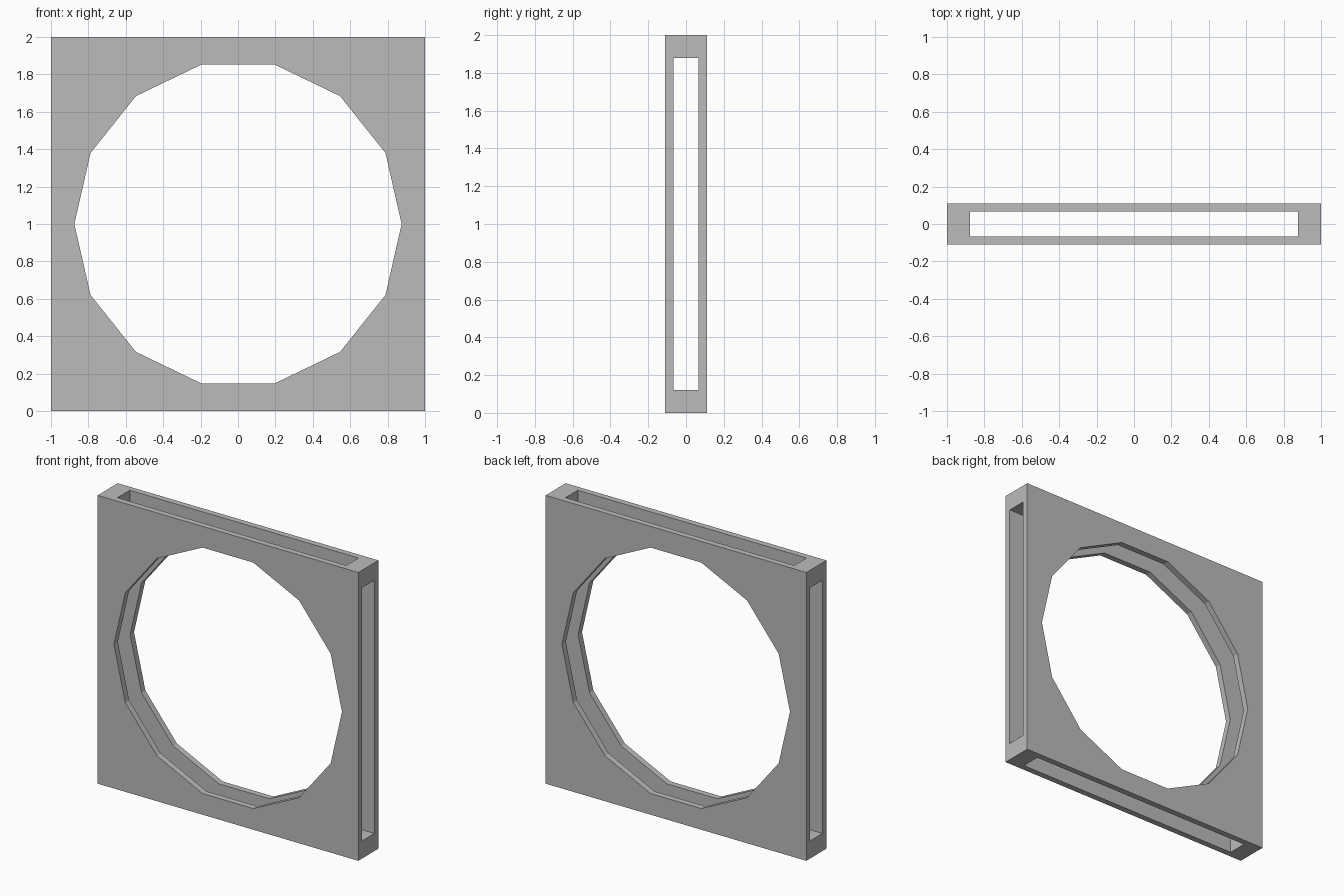
import bpy
import math

if "Cube" in bpy.data.objects:
    bpy.data.objects.remove(bpy.data.objects["Cube"], do_unlink=True)

DEPTH = 0.22        # frame thickness
SLOT_DEPTH = 0.135  # slot thickness
SLOT_LENGTH = 1.756
HOLE_RADIUS = 0.875
CENTRE = (0, 0, 1)


def box(name, size):
    bpy.ops.mesh.primitive_cube_add(size=1, location=CENTRE)
    obj = bpy.context.object
    obj.name = name
    obj.scale = size
    bpy.ops.object.transform_apply(location=False, rotation=False, scale=True)
    return obj


# Square slab
frame = box("square_frame", (2, DEPTH, 2))

grey = bpy.data.materials.new("grey")
grey.use_nodes = True
colour = (0.5, 0.5, 0.5, 1)
grey.diffuse_color = colour
grey.node_tree.nodes["Principled BSDF"].inputs["Base Color"].default_value = colour
frame.data.materials.append(grey)

# Slots running right through, side to side and top to bottom
cutters = [
    box("side_slot_cutter", (3, SLOT_DEPTH, SLOT_LENGTH)),
    box("top_slot_cutter", (SLOT_LENGTH, SLOT_DEPTH, 3)),
]

# Fourteen-sided opening, with corners pointing left and right
bpy.ops.mesh.primitive_cylinder_add(
    vertices=14, radius=HOLE_RADIUS, depth=1, location=CENTRE)
hole = bpy.context.object
hole.name = "opening_cutter"
hole.rotation_euler = (math.pi / 2, math.pi / 2, 0)
bpy.ops.object.transform_apply(location=False, rotation=False, scale=False)
# Turn so that a corner lies on the x axis
first = hole.matrix_basis.to_3x3() @ hole.data.vertices[0].co
hole.rotation_euler = (math.pi / 2, math.atan2(first.z, first.x) + math.pi / 2, 0)
cutters.append(hole)
bpy.context.view_layer.update()
corner = hole.matrix_world @ hole.data.vertices[0].co
if abs(corner.z - 1) > 0.01:
    hole.rotation_euler = (math.pi / 2, math.pi / 2, 0)

# Cut the frame, then discard the cutters
bpy.context.view_layer.objects.active = frame
for cutter in cutters:
    cutter.hide_render = True
    cut = frame.modifiers.new(cutter.name, "BOOLEAN")
    cut.operation = "DIFFERENCE"
    cut.solver = "EXACT"
    cut.object = cutter
    bpy.ops.object.modifier_apply(modifier=cut.name)
    bpy.data.objects.remove(cutter, do_unlink=True)

for face in frame.data.polygons:
    face.use_smooth = False
    face.material_index = 0
